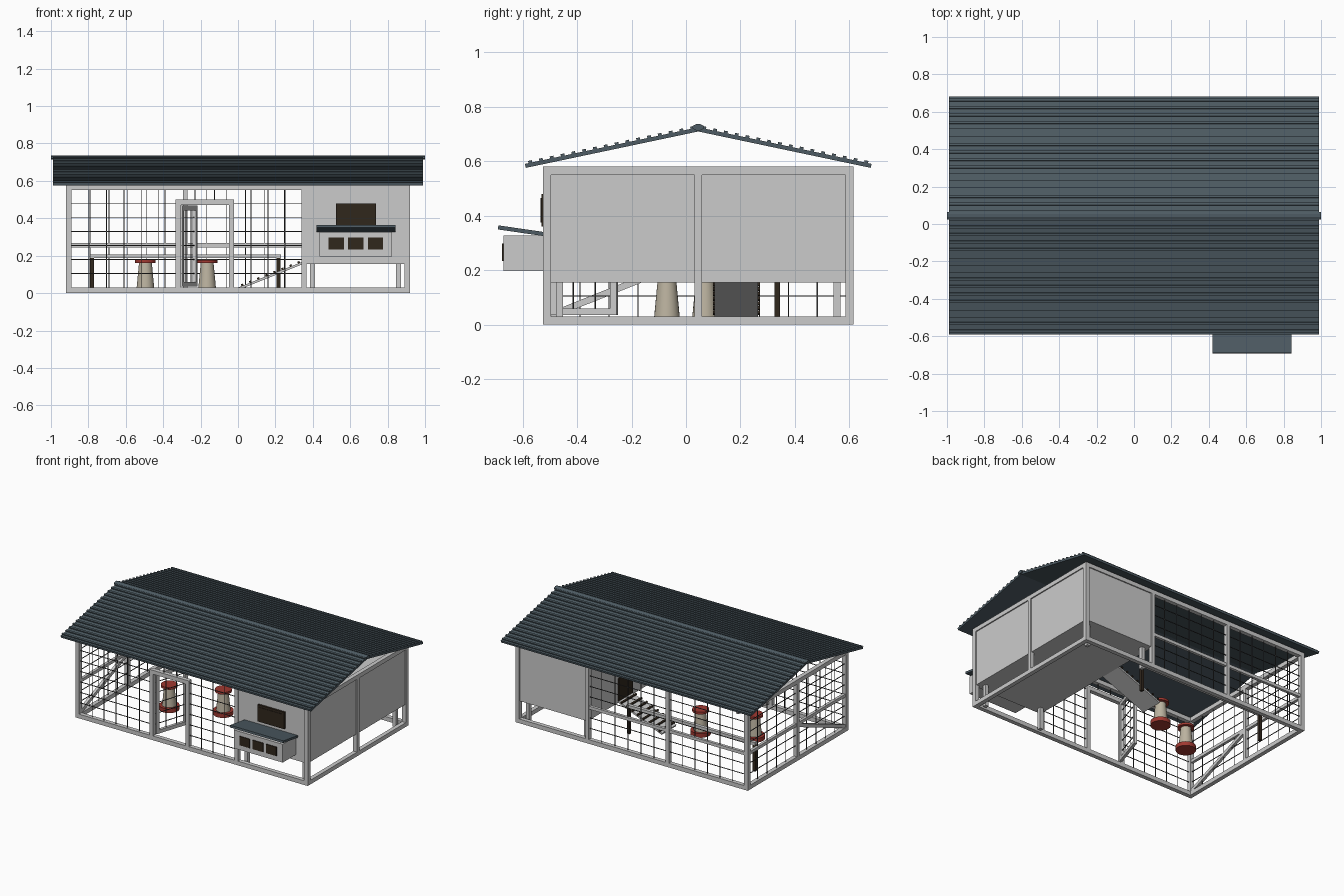
import bpy, bmesh, math
from mathutils import Vector, Matrix

if "Cube" in bpy.data.objects:
    bpy.data.objects.remove(bpy.data.objects["Cube"])


def material(name, rgb):
    m = bpy.data.materials.new(name)
    m.diffuse_color = (*rgb, 1)
    m.use_nodes = True
    m.node_tree.nodes["Principled BSDF"].inputs["Base Color"].default_value = m.diffuse_color
    return m


SLATE = material("slate", (0.075, 0.105, 0.125))
BROWN = material("dark_brown", (0.03, 0.02, 0.012))
RED = material("red", (0.35, 0.04, 0.03))
CREAM = material("cream", (0.5, 0.45, 0.35))
WIRE = material("wire", (0.06, 0.06, 0.06))


def finish(name, bm, mat=None):
    me = bpy.data.meshes.new(name)
    bm.to_mesh(me)
    bm.free()
    ob = bpy.data.objects.new(name, me)
    bpy.context.collection.objects.link(ob)
    if mat:
        me.materials.append(mat)
    return ob


def add_box(bm, lo, hi, mat=None):
    lo, hi = Vector(lo), Vector(hi)
    m = Matrix.Translation((lo + hi) / 2) @ Matrix.Diagonal((*(hi - lo), 1))
    bmesh.ops.create_cube(bm, size=1, matrix=(mat @ m) if mat else m)


def box(name, x0, x1, y0, y1, z0, z1, mat=None):
    bm = bmesh.new()
    add_box(bm, (x0, y0, z0), (x1, y1, z1))
    return finish(name, bm, mat)


def frame_along(a, b):
    # local z runs from a to b, local y faces up, local x is level
    d = Vector(b) - Vector(a)
    z = d.normalized()
    x = Vector((0, 0, 1)).cross(z).normalized()
    y = z.cross(x)
    m = Matrix((x, y, z)).transposed().to_4x4()
    m.translation = Vector(a)
    return m, d.length


def strut(name, a, b, width, thick, mat=None, cleats=0, cleat=(0, 0), step_mat=None):
    m, L = frame_along(a, b)
    bm = bmesh.new()
    add_box(bm, (-width / 2, -thick / 2, 0), (width / 2, thick / 2, L), m)
    ob = finish(name, bm, mat)
    if cleats:
        bm = bmesh.new()
        w, h, cw = width / 2 + cleat[2], cleat[1], cleat[0] / 2
        for i in range(cleats):
            t = L * (i + 0.5) / cleats
            add_box(bm, (-w, thick / 2 - 0.002, t - cw), (w, thick / 2 + h, t + cw), m)
        finish(name + "_ribs", bm, step_mat or mat)
    return ob


def wire_panel(name, p, u, width, z0, z1):
    # grid of wires in the upright plane through p along the level direction u
    u = Vector((*u, 0)).normalized()
    m = Matrix((u, Vector((-u.y, u.x, 0)), Vector((0, 0, 1)))).transposed().to_4x4()
    m.translation = Vector((*p, 0))
    r = 0.002
    bm = bmesh.new()
    n = max(1, round(width / 0.097))
    for i in range(1, n):
        t = width * i / n
        add_box(bm, (t - r, -r, z0), (t + r, r, z1), m)
    z = 0.105
    while z < z1 - 0.01:
        if z > z0:
            add_box(bm, (0, -r, z - r), (width, r, z + r), m)
        z += 0.075
    finish(name, bm, WIRE)


X, Y0, Y1, YM, H, T = 0.92, -0.525, 0.615, 0.045, 0.58, 0.03
XC = 0.353  # left post of the coop

# posts
for x in (-X + T / 2, X - T / 2):
    for y in (Y0 + T / 2, YM, Y1 - T / 2):
        w = T / 2 if y != YM else 0.013
        box("wall_post", x - T / 2, x + T / 2, y - w, y + w, 0, H)
for x, y in ((XC, Y0 + T / 2), (XC, Y1 - T / 2), (-0.282, Y1 - T / 2)):
    box("inner_post", x - 0.013, x + 0.013, y - T / 2, y + T / 2, T, H - T)

# bottom and top beams
for z in (0, H - T):
    for y in (Y0, Y1 - T):
        box("long_beam", -X + T, X - T, y, y + T, z, z + T)
    for x in (-X, X - T):
        box("end_beam", x, x + T, Y0 + T, Y1 - T, z, z + T)

# middle rails and the brace of the left wall
box("back_rail", -X + T, XC, Y1 - 0.025, Y1 - 0.005, 0.245, 0.267)
box("left_rail", -X + 0.005, -X + 0.025, Y0 + T, Y1 - T, 0.245, 0.267)
strut("left_brace", (-X + 0.015, Y0 + T, 0.035), (-X + 0.015, YM, 0.25), 0.02, 0.024)

# coop walls, floor and ceiling
box("coop_front", XC, X - 0.008, Y0 + 0.008, Y0 + 0.022, 0.157, H - 0.01)
box("coop_back", XC, X - 0.008, Y1 - 0.022, Y1 - 0.008, 0.157, H - 0.01)
box("coop_side", X - 0.022, X - 0.008, Y0 + 0.008, Y1 - 0.008, 0.157, H - 0.01)
box("coop_inner_wall", XC, XC + 0.014, Y0 + 0.01, Y1 - 0.01, 0.157, H - 0.01)
box("coop_floor", XC, X - 0.008, Y0 + 0.008, Y1 - 0.008, 0.155, 0.17)
box("coop_ceiling", XC, X - 0.01, Y0 + 0.01, Y1 - 0.01, H - 0.02, H - 0.005)
for x in (0.398, 0.858):
    for y in (-0.465, 0.555):
        box("coop_leg", x - 0.013, x + 0.013, y - 0.013, y + 0.013, 0, 0.157)

# window and pop door
box("window_frame", 0.525, 0.737, Y0 - 0.006, Y0 + 0.02, 0.36, 0.48, BROWN)
box("window_pane", 0.54, 0.722, Y0 - 0.009, Y0, 0.375, 0.465, BROWN)
box("pop_door", XC - 0.008, XC + 0.01, 0.105, 0.265, 0.17, 0.33, BROWN)

# ramp with cleats
strut("ramp", (0.005, 0.185, 0.025), (0.35, 0.185, 0.163), 0.16, 0.013, None,
      8, (0.012, 0.01, 0.006), BROWN)

# nest box with lid and three hatches
box("nest_box", 0.437, 0.823, -0.67, Y0 + 0.01, 0.197, 0.328)
strut("nest_lid", (0.63, Y0, 0.333), (0.63, -0.69, 0.357), 0.422, 0.015, SLATE)
for x in (0.525, 0.63, 0.735):
    box("nest_hatch", x - 0.041, x + 0.041, -0.676, -0.66, 0.233, 0.297, BROWN)

# doorway and open door
for x in (-0.32, -0.035):
    box("door_jamb", x - 0.014, x + 0.014, Y0, Y0 + T, T, 0.475)
box("door_header", -0.334, -0.021, Y0, Y0 + T, 0.472, 0.5)
hinge = Matrix.Translation((-0.305, Y0 + T, 0)) @ Matrix.Rotation(math.radians(72), 4, 'Z')
bm = bmesh.new()
W = 0.255
for x0, x1, z0, z1 in ((0, 0.025, 0.035, 0.468), (W - 0.025, W, 0.035, 0.468),
                       (0.025, W - 0.025, 0.035, 0.06), (0.025, W - 0.025, 0.443, 0.468)):
    add_box(bm, (x0, -0.01, z0), (x1, 0.01, z1), hinge)
finish("open_door", bm)
wire_panel("door_wire", hinge.translation[:2], hinge.col[0][:2], W, 0.04, 0.46)

# wire mesh walls
yf, yb = Y0 + 0.015, Y1 - 0.015
wire_panel("front_wire_left", (-0.89, yf), (1, 0), 0.56, T, H - T)
wire_panel("front_wire_right", (-0.022, yf), (1, 0), 0.365, T, H - T)
wire_panel("front_wire_over_door", (-0.334, yf), (1, 0), 0.313, 0.5, H - T)
wire_panel("back_wire_left", (-0.89, yb), (1, 0), 0.6, T, H - T)
wire_panel("back_wire_right", (-0.27, yb), (1, 0), 0.62, T, H - T)
wire_panel("left_wire_front", (-X + 0.015, Y0 + T), (0, 1), 0.53, T, H - T)
wire_panel("left_wire_back", (-X + 0.015, YM + 0.013), (0, 1), 0.53, T, H - T)

# perch
box("perch_bar", -0.79, 0.23, 0.323, 0.347, 0.187, 0.207)
for x in (-0.78, 0.217):
    box("perch_leg", x - 0.01, x + 0.01, 0.325, 0.345, 0, 0.19, BROWN)


# feeders: tray, tapered body and cap
def cone(name, x, y, z0, z1, r0, r1, mat):
    bm = bmesh.new()
    bmesh.ops.create_cone(bm, cap_ends=True, segments=24, radius1=r0, radius2=r1, depth=z1 - z0,
                          matrix=Matrix.Translation((x, y, (z0 + z1) / 2)))
    for f in bm.faces:
        f.smooth = len(f.verts) == 4
    return finish(name, bm, mat)


for x, y in ((-0.495, -0.07), (-0.165, 0.07)):
    cone("feeder_tray", x, y, 0.0, 0.03, 0.066, 0.066, RED)
    cone("feeder_body", x, y, 0.028, 0.165, 0.047, 0.034, CREAM)
    cone("feeder_cap", x, y, 0.162, 0.178, 0.055, 0.055, RED)

# ribbed roof slopes and ridge cap
for y in (-0.59, 0.68):
    strut("roof_slope", (0, y, 0.583), (0, YM, 0.717), 1.98, 0.015, SLATE,
          16, (0.014, 0.008, 0))
bm = bmesh.new()
bmesh.ops.create_cone(bm, cap_ends=True, segments=8, radius1=0.022, radius2=0.022, depth=1.998,
                      matrix=Matrix.Translation((0, YM, 0.725)) @ Matrix.Diagonal((1, 1, 0.55, 1))
                      @ Matrix.Rotation(math.pi / 2, 4, 'Y') @ Matrix.Rotation(math.pi / 8, 4, 'Z'))
finish("ridge_cap", bm, SLATE)
